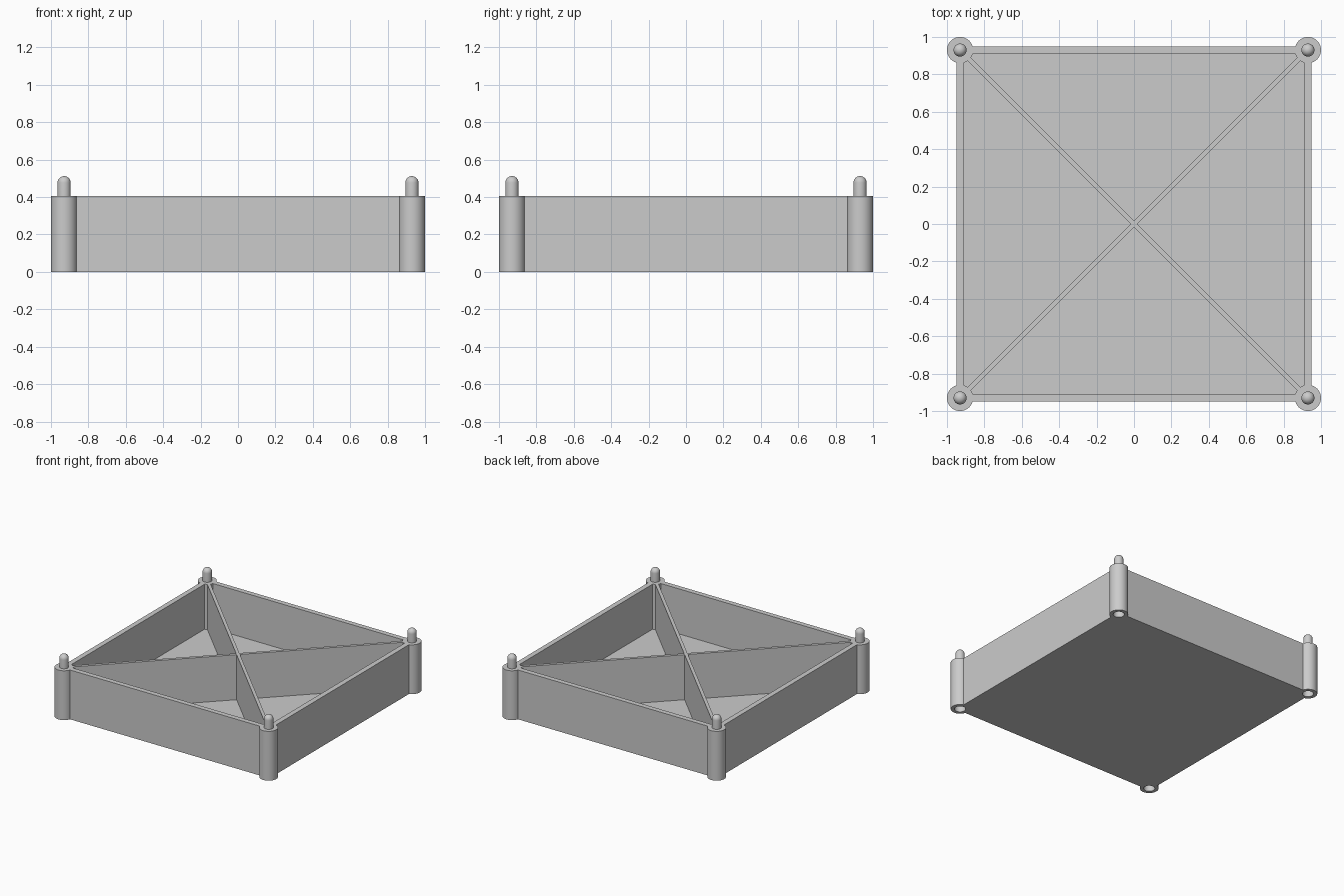
import bpy, bmesh
from math import radians, cos, sin, pi
from mathutils import Matrix, Vector

cube = bpy.data.objects.get("Cube")
if cube:
    bpy.data.objects.remove(cube, do_unlink=True)

HEIGHT = 0.405        # tray height
HALF = 0.95           # outer half width of the walls
INNER = 0.908         # inner half width of the walls
FLOOR = 0.035         # floor thickness
POST = 0.93           # corner post centre
POST_R = 0.07
PIN_R = 0.035
PIN_TOP = 0.512
CORNERS = [(sx * POST, sy * POST) for sx in (-1, 1) for sy in (-1, 1)]

grey = bpy.data.materials.new("light grey plastic")
grey.use_nodes = True
grey.diffuse_color = (0.6, 0.6, 0.6, 1)
grey.node_tree.nodes["Principled BSDF"].inputs["Base Color"].default_value = (0.6, 0.6, 0.6, 1)


def finish(name, bm):
    bmesh.ops.recalc_face_normals(bm, faces=bm.faces)
    mesh = bpy.data.meshes.new(name)
    bm.to_mesh(mesh)
    bm.free()
    mesh.materials.append(grey)
    obj = bpy.data.objects.new(name, mesh)
    bpy.context.collection.objects.link(obj)
    return obj


def box(name, half_x, half_y, low, high, turn=0):
    bm = bmesh.new()
    mat = (Matrix.Translation((0, 0, (low + high) / 2)) @ Matrix.Rotation(radians(turn), 4, "Z")
           @ Matrix.Diagonal((2 * half_x, 2 * half_y, high - low, 1)))
    bmesh.ops.create_cube(bm, size=1, matrix=mat)
    return finish(name, bm)


def corner_cylinders(name, radius, low, high):
    bm = bmesh.new()
    for x, y in CORNERS:
        bmesh.ops.create_cone(bm, cap_ends=True, segments=48, radius1=radius, radius2=radius,
                              depth=high - low,
                              matrix=Matrix.Translation((x, y, (low + high) / 2)))
    return finish(name, bm)


def select(obj):
    bpy.ops.object.select_all(action="DESELECT")
    obj.select_set(True)
    bpy.context.view_layer.objects.active = obj


def combine(target, other, operation):
    mod = target.modifiers.new("combine", "BOOLEAN")
    mod.operation = operation
    mod.solver = "EXACT"
    mod.object = other
    select(target)
    bpy.ops.object.modifier_apply(modifier=mod.name)
    bpy.data.objects.remove(other, do_unlink=True)


# Solid block with corner posts, trimmed flat at top and bottom
tray = box("tray", HALF, HALF, -0.1, HEIGHT + 0.1)
combine(tray, corner_cylinders("posts", POST_R, -0.15, HEIGHT + 0.15), "UNION")
combine(tray, box("trim", 2, 2, 0, HEIGHT), "INTERSECT")

# Four triangular compartments, leaving walls, posts and crossed dividers
cavity = box("cavity", INNER, INNER, FLOOR, HEIGHT + 0.1)
combine(cavity, corner_cylinders("post_clearance", POST_R, -0.15, HEIGHT + 0.15), "DIFFERENCE")
for turn in (45, -45):
    combine(cavity, box("divider", 1.6, 0.0125, -0.2, HEIGHT + 0.2, turn), "DIFFERENCE")
combine(tray, cavity, "DIFFERENCE")

# Stacking sockets under the posts
combine(tray, corner_cylinders("sockets", 0.042, -0.1, 0.12), "DIFFERENCE")
select(tray)
bpy.ops.object.shade_smooth_by_angle(angle=radians(30))

# Round-topped stacking pins on the posts
dome = PIN_TOP - PIN_R
profile = [(0, HEIGHT - 0.02), (PIN_R, HEIGHT - 0.02)]
profile += [(PIN_R * cos(i * pi / 16), dome + PIN_R * sin(i * pi / 16)) for i in range(9)]
sides = {-1: ("right", "front"), 1: ("left", "back")}
for x, y in CORNERS:
    bm = bmesh.new()
    verts = [bm.verts.new((r, 0, z)) for r, z in profile]
    edges = [bm.edges.new(pair) for pair in zip(verts, verts[1:])]
    bmesh.ops.spin(bm, geom=verts + edges, cent=(0, 0, 0), axis=(0, 0, 1),
                   angle=2 * pi, steps=32)
    bmesh.ops.remove_doubles(bm, verts=bm.verts, dist=0.0005)
    bmesh.ops.translate(bm, verts=bm.verts, vec=Vector((x, y, 0)))
    pin = finish(f"{sides[1 if y > 0 else -1][1]}_{sides[1 if x > 0 else -1][0]}_pin", bm)
    select(pin)
    bpy.ops.object.shade_smooth_by_angle(angle=radians(40))
